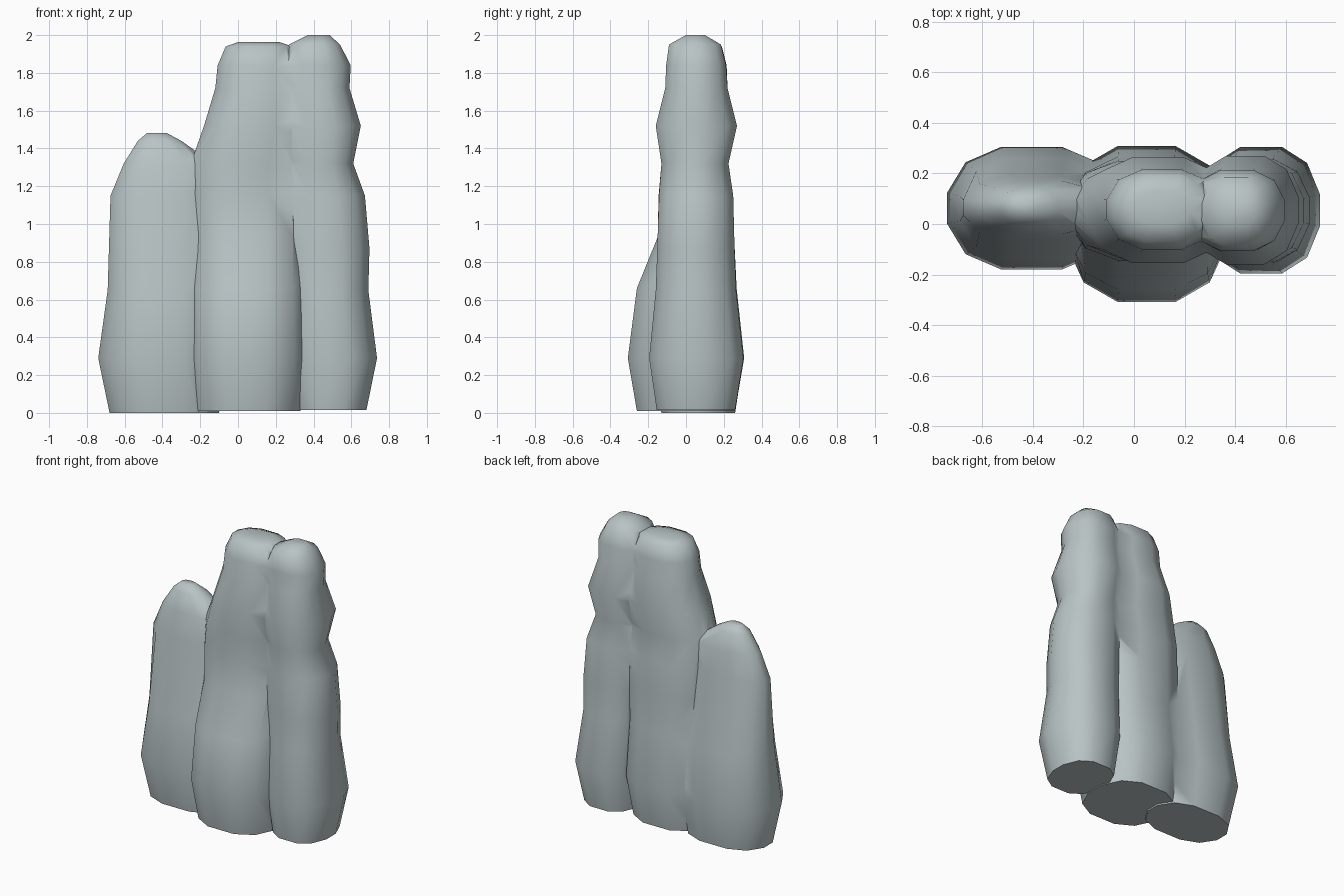
import bpy, bmesh, math

stone = bpy.data.materials.new("pale blue grey stone")
stone.diffuse_color = (0.48, 0.55, 0.56, 1)

# Rounded twelve-sided section, one quadrant mirrored to four
QUAD = [(1, 0.25), (0.78, 0.75), (0.36, 1)]
UNIT = (QUAD + [(-x, y) for x, y in reversed(QUAD)]
        + [(-x, -y) for x, y in QUAD] + [(x, -y) for x, y in reversed(QUAD)])


def column(name, levels):
    """Loft a column through levels of (z, x_min, x_max, y_min, y_max)."""
    bm = bmesh.new()
    rings = []
    for z, x0, x1, y0, y1 in levels:
        rings.append([bm.verts.new(((x0 + x1) / 2 + u * (x1 - x0) / 2,
                                    (y0 + y1) / 2 + v * (y1 - y0) / 2, z)) for u, v in UNIT])
    n = len(UNIT)
    for a, b in zip(rings, rings[1:]):
        for i in range(n):
            j = (i + 1) % n
            bm.faces.new((a[i], a[j], b[j], b[i]))
    bm.faces.new(rings[0][::-1])
    bm.faces.new(rings[-1])
    bmesh.ops.recalc_face_normals(bm, faces=bm.faces)
    me = bpy.data.meshes.new(name)
    bm.to_mesh(me)
    bm.free()
    me.materials.append(stone)
    ob = bpy.data.objects.new(name, me)
    bpy.context.collection.objects.link(ob)
    return ob


# Short left column
left = column("left_column", [
    (0.00, -0.68, -0.10, -0.13, 0.26), (0.29, -0.74, -0.07, -0.18, 0.305),
    (0.65, -0.69, -0.09, -0.14, 0.26), (1.15, -0.675, -0.10, -0.06, 0.19),
    (1.32, -0.605, -0.13, -0.04, 0.17), (1.44, -0.53, -0.30, 0.0, 0.14),
    (1.483, -0.48, -0.38, 0.04, 0.10)])

# Middle column, bulging forward at the foot
middle = column("rock_formation", [
    (0.01, -0.23, 0.33, -0.26, 0.26), (0.29, -0.27, 0.37, -0.308, 0.308),
    (0.66, -0.26, 0.36, -0.26, 0.268), (0.93, -0.26, 0.36, -0.15, 0.255),
    (1.15, -0.26, 0.36, -0.145, 0.25), (1.32, -0.25, 0.36, -0.13, 0.225),
    (1.52, -0.18, 0.37, -0.155, 0.265), (1.72, -0.12, 0.34, -0.11, 0.22),
    (1.84, -0.108, 0.33, -0.10, 0.215), (1.94, -0.065, 0.29, -0.07, 0.19),
    (1.963, 0.00, 0.22, 0.0, 0.13)])

# Tall right column
right = column("right_column", [
    (0.015, 0.30, 0.68, -0.155, 0.26), (0.29, 0.27, 0.736, -0.195, 0.304),
    (0.65, 0.26, 0.69, -0.16, 0.265), (0.87, 0.25, 0.696, -0.152, 0.257),
    (1.15, 0.24, 0.672, -0.143, 0.25), (1.32, 0.24, 0.61, -0.13, 0.225),
    (1.52, 0.23, 0.65, -0.16, 0.27), (1.72, 0.23, 0.59, -0.11, 0.22),
    (1.84, 0.22, 0.597, -0.105, 0.212), (1.95, 0.27, 0.54, -0.09, 0.185),
    (2.0, 0.37, 0.485, 0.0, 0.10)])

# Fuse the columns into one rock
bpy.context.view_layer.objects.active = middle
for part in (left, right):
    mod = middle.modifiers.new("fuse", 'BOOLEAN')
    mod.operation = 'UNION'
    mod.solver = 'EXACT'
    mod.object = part
    bpy.ops.object.modifier_apply(modifier=mod.name)
    bpy.data.objects.remove(part)

bpy.ops.object.select_all(action='DESELECT')
middle.select_set(True)
bpy.ops.object.shade_smooth_by_angle(angle=math.radians(65))
